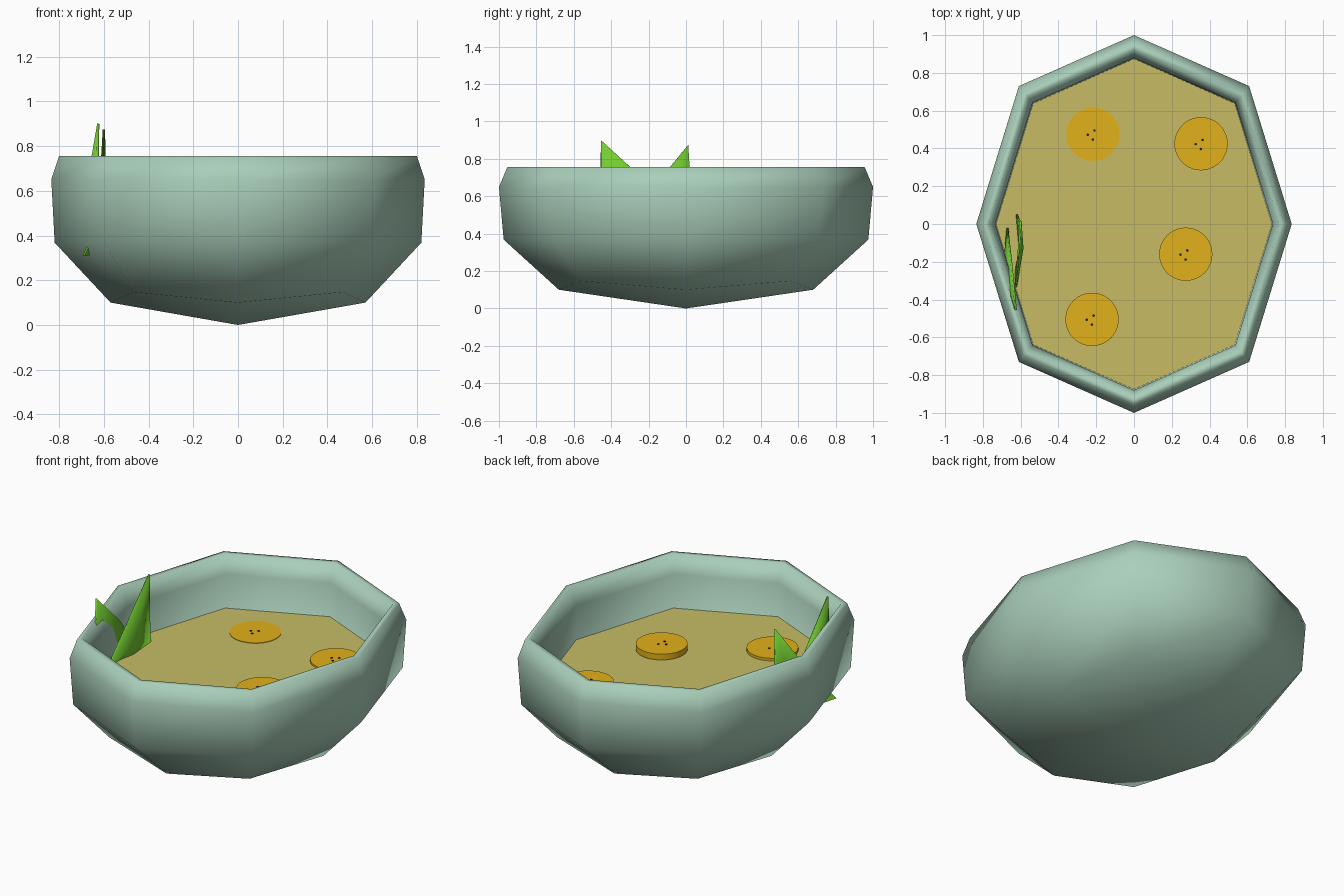
import bpy, bmesh
from math import cos, sin, pi

if "Cube" in bpy.data.objects:
    bpy.data.objects.remove(bpy.data.objects["Cube"])


def material(name, rgb):
    m = bpy.data.materials.new(name)
    m.diffuse_color = (*rgb, 1)
    m.use_nodes = True
    m.node_tree.nodes["Principled BSDF"].inputs["Base Color"].default_value = m.diffuse_color
    return m


mint = material("mint_glaze", (0.40, 0.62, 0.49))
broth = material("broth", (0.57, 0.50, 0.13))
yellow = material("yellow", (0.76, 0.44, 0.01))
black = material("black", (0.01, 0.01, 0.01))
green = material("green", (0.17, 0.60, 0.03))


def finish(name, bm, mat, angle=None, fix=True):
    if fix:
        bmesh.ops.recalc_face_normals(bm, faces=bm.faces)
    me = bpy.data.meshes.new(name)
    bm.to_mesh(me)
    bm.free()
    ob = bpy.data.objects.new(name, me)
    bpy.context.collection.objects.link(ob)
    me.materials.append(mat)
    if angle is not None:
        bpy.ops.object.select_all(action='DESELECT')
        ob.select_set(True)
        bpy.context.view_layer.objects.active = ob
        bpy.ops.object.shade_smooth_by_angle(angle=angle)
    return ob


def ring(bm, x, y, z, diag=0.73, dz=0.0):
    # eight points: four on the axes, four on the diagonals
    dirs = [(1, 0), (diag, diag), (0, 1), (-diag, diag),
            (-1, 0), (-diag, -diag), (0, -1), (diag, -diag)]
    return [bm.verts.new((x * a, y * b, z + (dz if i % 2 else 0)))
            for i, (a, b) in enumerate(dirs)]


# bowl: outer wall, rim and inner wall as stacked rings, quad caps below
bm = bmesh.new()
rings = [ring(bm, 0.57, 0.68, 0.10, 0.82, 0.047),
         ring(bm, 0.82, 0.975, 0.368),
         ring(bm, 0.835, 1.0, 0.65),
         ring(bm, 0.80, 0.955, 0.756),
         ring(bm, 0.77, 0.92, 0.756),
         ring(bm, 0.735, 0.88, 0.65),
         ring(bm, 0.73, 0.875, 0.45),
         ring(bm, 0.50, 0.60, 0.20)]
for lo, hi in zip(rings, rings[1:]):
    for i in range(8):
        j = (i + 1) % 8
        bm.faces.new((lo[i], lo[j], hi[j], hi[i]))
for r, z in ((rings[0], 0.0), (rings[-1], 0.11)):
    c = bm.verts.new((0, 0, z))
    for i in range(0, 8, 2):
        bm.faces.new((c, r[i], r[i + 1], r[(i + 2) % 8]))
finish("bowl", bm, mint, pi)

# soup surface
bm = bmesh.new()
f = bm.faces.new(ring(bm, 0.73, 0.875, 0.45))
finish("soup", bm, broth, fix=False)


def disc(name, x, y, top, radius, depth, sides, mat):
    bm = bmesh.new()
    bmesh.ops.create_cone(bm, cap_ends=True, segments=sides, radius1=radius,
                          radius2=radius, depth=depth)
    bmesh.ops.translate(bm, verts=bm.verts, vec=(x, y, top - depth / 2))
    finish(name, bm, mat, 0.6)


# round slices, each with three seeds
for n, (x, y, top) in enumerate([(-0.217, 0.475, 0.453), (0.355, 0.425, 0.462),
                                 (0.274, -0.16, 0.49), (-0.222, -0.505, 0.466)]):
    disc(f"slice_{n}", x, y, top, 0.141, 0.035, 40, yellow)
    for k, (dx, dy) in enumerate([(-0.028, -0.002), (0.008, 0.02), (-0.001, -0.028)]):
        disc(f"seed_{n}_{k}", x + dx, y + dy, top + 0.003, 0.007, 0.008, 8, black)


# leaves: cupped blades, an outline around a raised centre
def leaf(name, outline, centre):
    bm = bmesh.new()
    c = bm.verts.new(centre)
    vs = [bm.verts.new(p) for p in outline]
    for i in range(len(vs)):
        bm.faces.new((c, vs[i], vs[(i + 1) % len(vs)]))
    bmesh.ops.recalc_face_normals(bm, faces=bm.faces)
    ob = finish(name, bm, green, 0.8, fix=False)
    mod = ob.modifiers.new("thickness", 'SOLIDIFY')
    mod.thickness = 0.01
    mod.offset = 0


leaf("leaf_front", [(-0.625, -0.455, 0.90), (-0.63, -0.455, 0.62), (-0.64, -0.42, 0.42),
                    (-0.65, -0.15, 0.36), (-0.67, -0.02, 0.45), (-0.65, -0.2, 0.665)],
     (-0.69, -0.25, 0.52))
leaf("leaf_back", [(-0.60, 0.012, 0.875), (-0.61, 0.025, 0.65), (-0.62, 0.05, 0.45),
                   (-0.63, -0.15, 0.32), (-0.69, -0.44, 0.31), (-0.625, -0.335, 0.45)],
     (-0.59, -0.13, 0.52))
